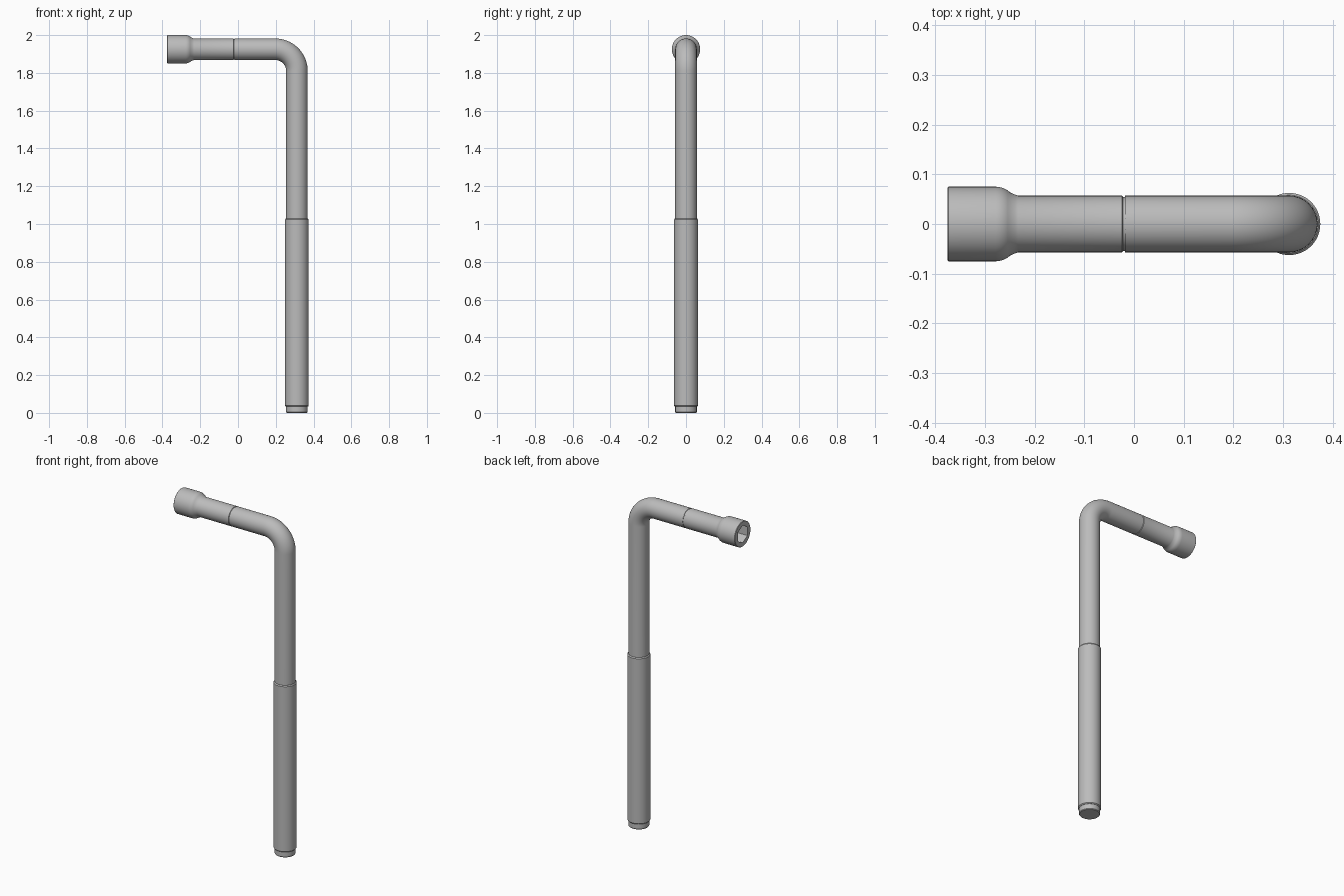
import bpy, math
from mathutils import Matrix, Vector

if "Cube" in bpy.data.objects:
    bpy.data.objects.remove(bpy.data.objects["Cube"])
import bmesh

SHAFT_X, ARM_Z, ROD_R, BEND = 0.312, 1.925, 0.057, 0.115

steel = bpy.data.materials.new("grey_steel")
steel.use_nodes = True
steel.diffuse_color = (0.5, 0.5, 0.5, 1)
steel.node_tree.nodes["Principled BSDF"].inputs["Base Color"].default_value = (0.5, 0.5, 0.5, 1)


def activate(obj):
    bpy.ops.object.select_all(action="DESELECT")
    obj.select_set(True)
    bpy.context.view_layer.objects.active = obj


def lathe(name, profile, matrix, sides=64):
    """Turn (radius, height) points into a closed solid, then place it."""
    bm = bmesh.new()
    rings = []
    for r, h in profile:
        rings.append([bm.verts.new((r * math.cos(math.tau * i / sides),
                                    r * math.sin(math.tau * i / sides), h))
                      for i in range(sides)])
    for a, b in zip(rings, rings[1:]):
        for i in range(sides):
            j = (i + 1) % sides
            bm.faces.new((a[i], a[j], b[j], b[i]))
    bm.faces.new(rings[0][::-1])
    bm.faces.new(rings[-1])
    bm.transform(matrix)
    bmesh.ops.recalc_face_normals(bm, faces=bm.faces)
    mesh = bpy.data.meshes.new(name)
    bm.to_mesh(mesh)
    bm.free()
    mesh.materials.append(steel)
    obj = bpy.data.objects.new(name, mesh)
    bpy.context.collection.objects.link(obj)
    return obj


def smooth(obj):
    activate(obj)
    bpy.ops.object.shade_smooth_by_angle(angle=math.radians(30))


along_arm = Matrix.Translation((0, 0, ARM_Z)) @ Matrix.Rotation(math.pi / 2, 4, "Y")
up_shaft = Matrix.Translation((SHAFT_X, 0, 0))

# Socket head: wide cup with a rounded shoulder, neck and joint groove
shoulder = []
for k in range(9):
    a = math.radians(70) * k / 8
    shoulder.append((0.033 + 0.042 * math.cos(a), -0.278 + 0.042 * math.sin(a)))
shoulder = [(r, h) for r, h in shoulder if r > ROD_R + 0.002]
profile = [(0.073, -0.375), (0.075, -0.373)] + shoulder
profile += [(0.059, -0.239), (ROD_R, -0.233), (ROD_R, -0.024),
            (0.054, -0.022), (0.054, -0.010)]
socket = lathe("socket_head", profile, along_arm)

# Hexagonal recess in the open end
cutter = lathe("hex_cutter", [(0.052, -0.45), (0.052, -0.26)], along_arm, sides=6)
cutter.hide_render = True
cut = socket.modifiers.new("hex_recess", "BOOLEAN")
cut.operation = "DIFFERENCE"
cut.solver = "EXACT"
cut.object = cutter
activate(socket)
bpy.ops.object.modifier_apply(modifier=cut.name)
bpy.data.objects.remove(cutter)
smooth(socket)

# Bent rod: arm, quarter bend and shaft swept along one path
path = [Vector((-0.018, 0, ARM_Z))]
for k in range(25):
    a = math.pi / 2 * (1 - k / 24)
    path.append(Vector((SHAFT_X - BEND + BEND * math.cos(a), 0,
                        ARM_Z - BEND + BEND * math.sin(a))))
path.append(Vector((SHAFT_X, 0, 0.5)))
curve = bpy.data.curves.new("bent_rod", "CURVE")
curve.dimensions = "3D"
curve.bevel_depth = ROD_R
curve.bevel_resolution = 14
curve.use_fill_caps = True
spline = curve.splines.new("POLY")
spline.points.add(len(path) - 1)
for point, co in zip(spline.points, path):
    point.co = (*co, 1)
curve.materials.append(steel)
rod = bpy.data.objects.new("bent_rod", curve)
bpy.context.collection.objects.link(rod)
activate(rod)
bpy.ops.object.convert(target="MESH")
smooth(bpy.context.view_layer.objects.active)

# Grip sleeve with softened ends and a stepped tip
smooth(lathe("grip_sleeve", [(0.058, 0.033), (0.0625, 0.038),
                             (0.0625, 1.024), (0.058, 1.03)], up_shaft))
smooth(lathe("shaft_tip", [(0.054, 0), (ROD_R, 0.004), (ROD_R, 0.06)], up_shaft))
